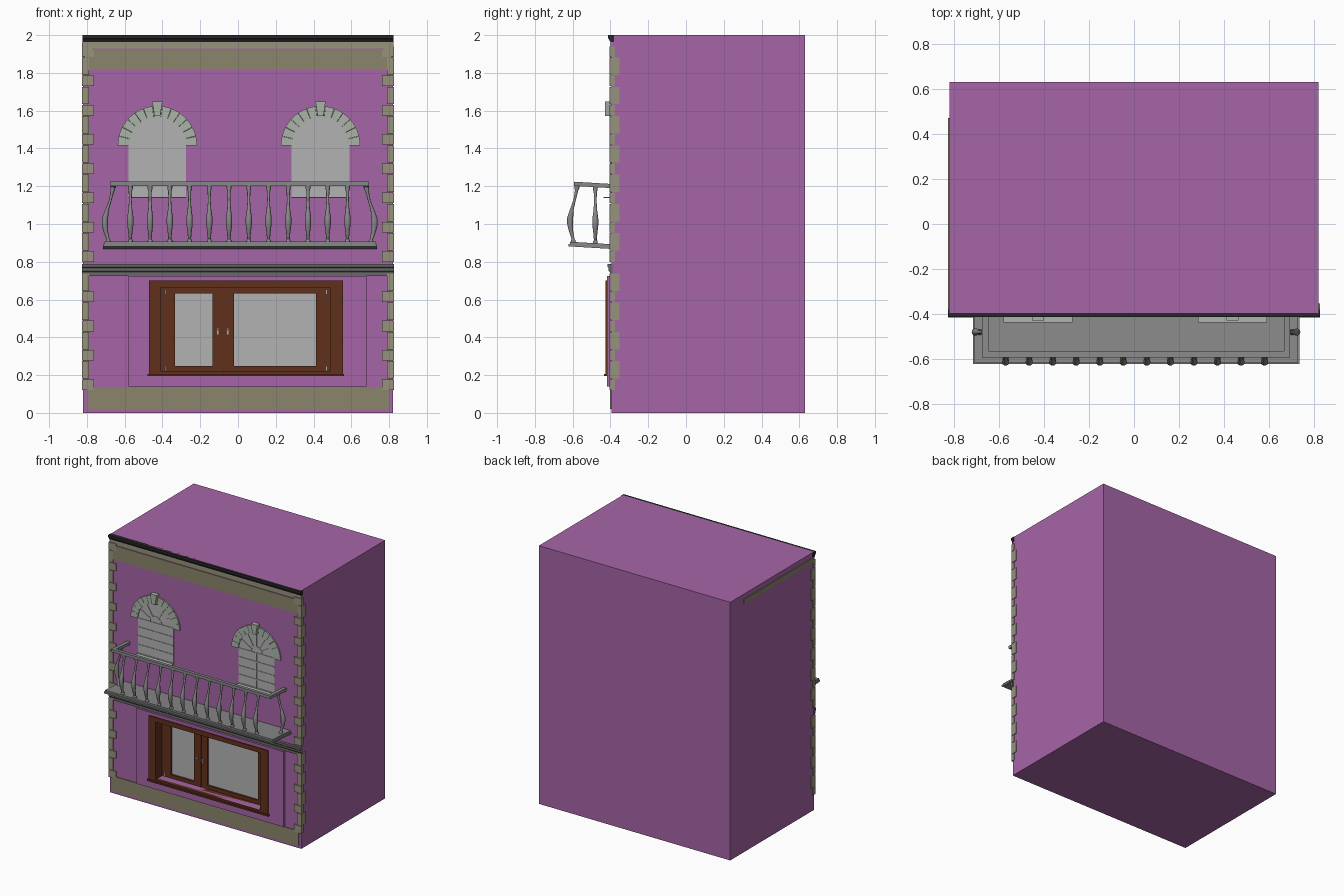
import bpy, bmesh, math
from mathutils import Vector

if "Cube" in bpy.data.objects:
    bpy.data.objects.remove(bpy.data.objects["Cube"])

WALL = -0.395   # y of the front wall face
SLOPE = 0.06    # slight tilt of the balcony


def mat(name, r, g, b):
    m = bpy.data.materials.new(name)
    m.diffuse_color = (r, g, b, 1)
    m.use_nodes = True
    m.node_tree.nodes["Principled BSDF"].inputs["Base Color"].default_value = m.diffuse_color
    return m


PURPLE = mat("purple_paint", 0.38, 0.13, 0.38)
STONE = mat("olive_stone", 0.26, 0.235, 0.15)
QUOIN = mat("quoin_stone", 0.31, 0.29, 0.21)
TRIM = mat("pale_trim", 0.40, 0.46, 0.39)
DARK = mat("dark_cornice", 0.02, 0.02, 0.022)
GREY = mat("grey_stone", 0.25, 0.25, 0.25)
LEDGE = mat("ledge_grey", 0.14, 0.14, 0.14)
BROWN = mat("brown_wood", 0.12, 0.03, 0.012)
GLASS = mat("pane_grey", 0.45, 0.45, 0.45)


def finish(bm, name, material):
    bmesh.ops.recalc_face_normals(bm, faces=bm.faces)
    me = bpy.data.meshes.new(name)
    bm.to_mesh(me)
    bm.free()
    if material:
        me.materials.append(material)
    ob = bpy.data.objects.new(name, me)
    bpy.context.collection.objects.link(ob)
    return ob


def add_box(bm, x0, x1, y0, y1, z0, z1):
    vs = bmesh.ops.create_cube(bm, size=1)["verts"]
    for v in vs:
        v.co = Vector(((x0 + x1) / 2 + v.co.x * (x1 - x0),
                       (y0 + y1) / 2 + v.co.y * (y1 - y0),
                       (z0 + z1) / 2 + v.co.z * (z1 - z0)))


def boxes(name, material, *dims):
    bm = bmesh.new()
    for d in dims:
        add_box(bm, *d)
    return finish(bm, name, material)


def frame_dims(x0, x1, z0, z1, l, r, b, t, y0, y1):
    """Four bars around a rectangular opening."""
    return [(x0, x0 + l, y0, y1, z0, z1), (x1 - r, x1, y0, y1, z0, z1),
            (x0 + l, x1 - r, y0, y1, z0, z0 + b), (x0 + l, x1 - r, y0, y1, z1 - t, z1)]


def add_prism(bm, pts, y0, y1):
    """Extrude an x-z outline from y0 to y1."""
    f = bm.faces.new([bm.verts.new((x, y0, z)) for x, z in pts])
    ext = bmesh.ops.extrude_face_region(bm, geom=[f])["geom"]
    for v in ext:
        if isinstance(v, bmesh.types.BMVert):
            v.co.y = y1


def x_moulding(name, material, prof, hw):
    """Extrude a y-z profile along x."""
    bm = bmesh.new()
    a = [bm.verts.new((-hw, y, z)) for y, z in prof]
    b = [bm.verts.new((hw, y, z)) for y, z in prof]
    bm.faces.new(a)
    bm.faces.new(b)
    n = len(prof)
    for i in range(n):
        bm.faces.new((a[i], a[(i + 1) % n], b[(i + 1) % n], b[i]))
    return finish(bm, name, material)


# main block with a recess for the shop window
wall = boxes("building_body", PURPLE, (-0.82, 0.82, WALL, 0.63, 0, 2))
cutter = boxes("recess_cutter", None, (-0.41, 0.49, -0.5, -0.32, 0.22, 0.665))
cutter.hide_render = True
mod = wall.modifiers.new("recess", 'BOOLEAN')
mod.object = cutter
mod.solver = 'EXACT'
bpy.context.view_layer.objects.active = wall
bpy.ops.object.modifier_apply(modifier="recess")
bpy.data.objects.remove(cutter)

# stone bands, cornices and side strip
boxes("base_band", STONE, (-0.80, 0.80, -0.402, WALL, 0.02, 0.135))
boxes("top_band", STONE, (-0.81, 0.81, -0.402, WALL, 1.815, 1.925))
boxes("frieze", QUOIN, (-0.822, 0.822, -0.399, WALL, 1.93, 1.965))
boxes("side_strip", STONE, (-0.825, -0.819, -0.395, 0.47, 1.925, 1.96))
x_moulding("roof_cornice", DARK, [(-0.38, 1.963), (-0.40, 1.963), (-0.408, 1.978),
           (-0.413, 1.982), (-0.413, 2.0), (-0.38, 2.0)], 0.824)
x_moulding("floor_cornice", LEDGE, [(-0.39, 0.725), (-0.403, 0.725), (-0.403, 0.745),
           (-0.409, 0.752), (-0.409, 0.766), (-0.415, 0.772), (-0.415, 0.788), (-0.39, 0.788)], 0.825)

# alternating corner quoins
for side, sx in (("left", -1), ("right", 1)):
    bm = bmesh.new()
    for start, count in ((0.15, 8), (0.828, 15)):
        for k in range(count):
            z = start + k * 0.0775
            wide = k % 2 == 0
            h = 0.028 if wide else 0.046
            fx, sy = (0.763, -0.375) if wide else (0.79, -0.352)
            xs = sorted((sx * fx, sx * 0.826))
            add_box(bm, xs[0], xs[1], -0.404, sy, z - h, z + h)
    finish(bm, side + "_quoins", QUOIN)

# arched upper windows
for side, cx in (("left", -0.427), ("right", 0.437)):
    cz, r, zb = 1.415, 0.153, 1.14
    bm = bmesh.new()
    arc = [(cx + r * math.cos(math.pi * i / 24), cz + r * math.sin(math.pi * i / 24)) for i in range(25)]
    add_prism(bm, arc + [(cx - r, zb), (cx + r, zb)], -0.398, WALL + 0.01)
    finish(bm, side + "_arched_pane", GLASS)
    # glazing bars: centre post, rows and fan
    bm = bmesh.new()
    add_box(bm, cx - 0.004, cx + 0.004, -0.402, -0.397, zb, cz)
    for i in range(5):
        z = zb + 0.004 + i * (cz - zb - 0.004) / 4
        add_box(bm, cx - r, cx + r, -0.402, -0.397, z - 0.004, z + 0.004)
    for i in range(1, 6):
        a = math.pi * i / 6
        d, p = Vector((math.cos(a), math.sin(a))), Vector((-math.sin(a), math.cos(a))) * 0.004
        c = Vector((cx, cz))
        add_prism(bm, [c + d * 0.05 + p, c + d * r + p, c + d * r - p, c + d * 0.05 - p], -0.402, -0.397)
    hub = [(cx + q * math.cos(math.pi * i / 12), cz + q * math.sin(math.pi * i / 12))
           for q, rng in ((0.054, range(13)), (0.046, range(12, -1, -1))) for i in rng]
    add_prism(bm, hub, -0.402, -0.397)
    finish(bm, side + "_glazing_bars", GLASS)
    # voussoir ring
    bm = bmesh.new()
    n = 13
    for k in range(n):
        a0, a1 = math.pi * k / n + 0.004, math.pi * (k + 1) / n - 0.004
        pts = [(cx + q * math.cos(a0 + (a1 - a0) * t), cz + q * math.sin(a0 + (a1 - a0) * t))
               for q, ts in ((0.15, (0, 0.5, 1)), (0.21, (1, 0.5, 0))) for t in ts]
        add_prism(bm, pts, -0.405, WALL + 0.01)
    finish(bm, side + "_arch_stones", TRIM)
    bm = bmesh.new()
    add_prism(bm, [(cx - 0.015, 1.572), (cx + 0.015, 1.572), (cx + 0.027, 1.648), (cx - 0.027, 1.648)],
              -0.428, WALL)
    finish(bm, side + "_keystone", TRIM)
    boxes(side + "_window_sill", GLASS, (cx - r, cx + r, -0.437, WALL, 1.137, 1.142))

# shop window: raised panel, frame, sashes, glass and fittings
boxes("shop_panel", PURPLE, *frame_dims(-0.58, 0.68, 0.14, 0.724, 0.17, 0.19, 0.08, 0.059, -0.417, WALL))
boxes("window_frame", BROWN, *frame_dims(-0.47, 0.555, 0.20, 0.70, 0.062, 0.068, 0.02, 0.035, -0.425, -0.325))
boxes("window_ledge", BROWN, (-0.478, 0.562, -0.434, -0.40, 0.195, 0.207))
boxes("left_sash", BROWN, *frame_dims(-0.408, -0.083, 0.22, 0.665, 0.075, 0.052, 0.027, 0.033, -0.345, -0.32))
boxes("right_sash", BROWN, *frame_dims(-0.079, 0.487, 0.22, 0.665, 0.058, 0.074, 0.027, 0.033, -0.345, -0.32))
boxes("meeting_strip", BROWN, (-0.09, -0.072, -0.352, -0.34, 0.225, 0.66))
boxes("shop_panes", GLASS, (-0.335, -0.133, -0.33, -0.32, 0.245, 0.634), (-0.023, 0.415, -0.33, -0.32, 0.245, 0.634))
boxes("window_hinges", GLASS, *[(x - 0.005, x + 0.005, -0.353, -0.344, z - 0.014, z + 0.014)
                                for x in (-0.385, 0.468) for z in (0.235, 0.64)])
boxes("window_handles", GLASS, *[d for x in (-0.107, -0.053) for d in
      ((x - 0.004, x + 0.004, -0.352, -0.344, 0.415, 0.447), (x - 0.01, x + 0.01, -0.362, -0.352, 0.434, 0.441))])


def tilt(ob):
    for v in ob.data.vertices:
        v.co.z += (WALL - v.co.y) * SLOPE


# balcony floor and handrail
tilt(boxes("balcony_floor", GREY, (-0.715, 0.735, -0.622, -0.39, 0.868, 0.880),
           (-0.708, 0.728, -0.615, -0.39, 0.880, 0.893)))
rail_x0, rail_x1 = -0.675, 0.693
tilt(boxes("balcony_rail", GREY, (rail_x0, rail_x1, -0.593, -0.565, 1.19, 1.212),
           (rail_x0, rail_x0 + 0.028, -0.565, -0.39, 1.19, 1.212),
           (rail_x1 - 0.028, rail_x1, -0.565, -0.39, 1.19, 1.212)))

# bellied balusters: (height, radius, outward bow)
PROFILE = [(0.0, 0.013, 0.018), (0.015, 0.013, 0.02), (0.022, 0.008, 0.021), (0.065, 0.012, 0.032),
           (0.10, 0.0165, 0.036), (0.135, 0.0165, 0.036), (0.18, 0.010, 0.027), (0.23, 0.007, 0.012),
           (0.275, 0.009, 0.003), (0.29, 0.013, 0.0), (0.31, 0.013, 0.0)]


def baluster(name, x, y, out):
    bm = bmesh.new()
    rings = []
    z0 = 0.888 + (WALL - y) * SLOPE
    for h, r, bow in PROFILE:
        rings.append([bm.verts.new((x + out[0] * bow + r * math.cos(math.tau * i / 10),
                                    y + out[1] * bow + r * math.sin(math.tau * i / 10), z0 + h))
                      for i in range(10)])
    for a, b in zip(rings, rings[1:]):
        for i in range(10):
            j = (i + 1) % 10
            bm.faces.new((a[i], a[j], b[j], b[i]))
    bm.faces.new(rings[0])
    bm.faces.new(rings[-1])
    ob = finish(bm, name, GREY)
    bpy.ops.object.select_all(action='DESELECT')
    ob.select_set(True)
    bpy.context.view_layer.objects.active = ob
    bpy.ops.object.shade_smooth_by_angle(angle=math.radians(40))


for i in range(12):
    baluster("front_baluster", -0.57 + i * 0.1045, -0.577, (0, -1))
baluster("left_baluster", rail_x0 + 0.012, -0.48, (-1.15, 0))
baluster("right_baluster", rail_x1 - 0.012, -0.48, (1.15, 0))
